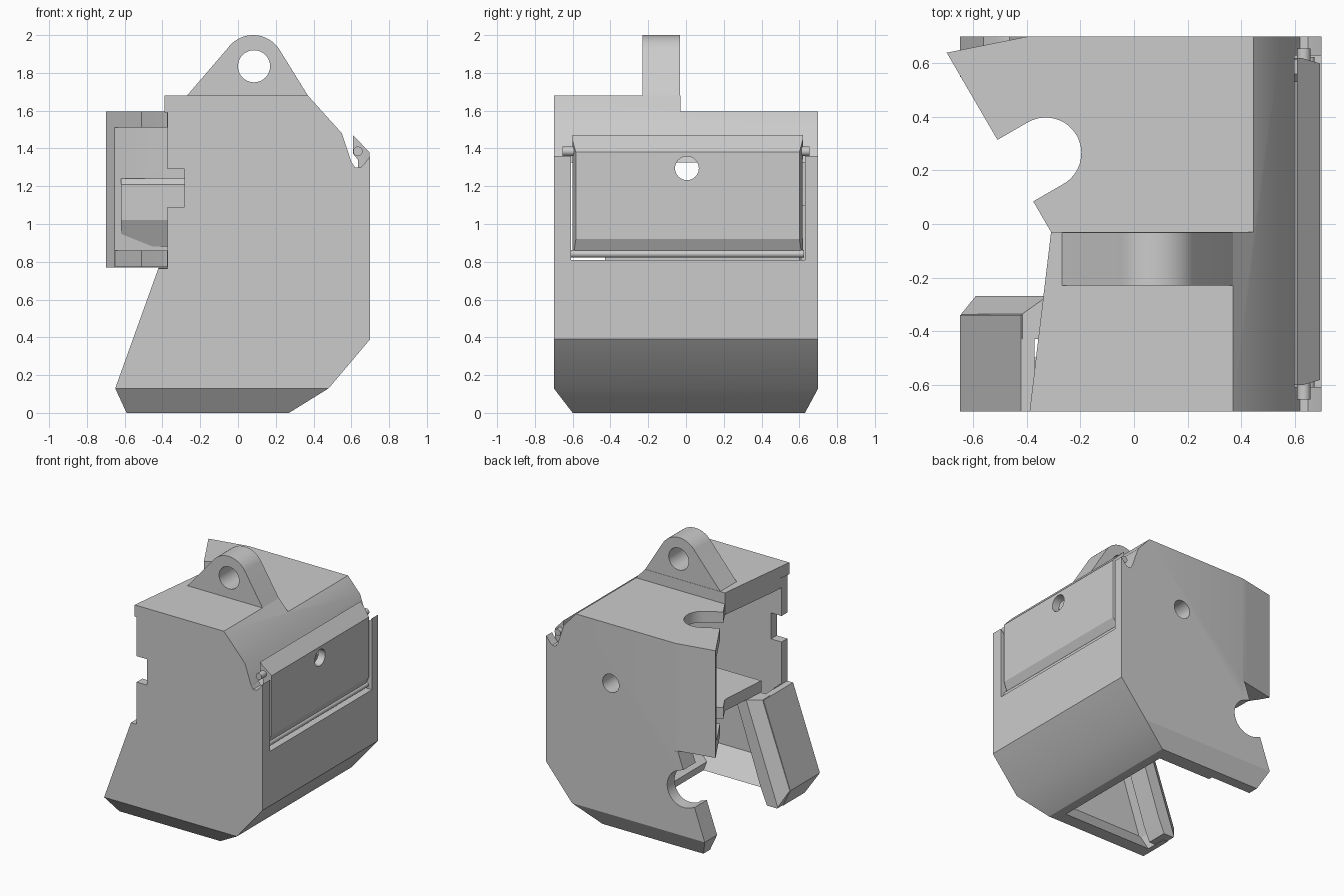
import bpy, bmesh, math
from mathutils import Vector

default = bpy.data.objects.get("Cube")
if default:
    bpy.data.objects.remove(default, do_unlink=True)

grey = bpy.data.materials.new("plain grey")
grey.use_nodes = True
grey.diffuse_color = (0.6, 0.6, 0.6, 1)
grey.node_tree.nodes["Principled BSDF"].inputs["Base Color"].default_value = (0.6, 0.6, 0.6, 1)


def prism(name, points, axis, lo, hi, planes=()):
    """Extrude a 2D outline along an axis, then trim it by (point, normal) planes."""
    place = {"x": lambda a, b, t: (t, a, b),
             "y": lambda a, b, t: (a, t, b),
             "z": lambda a, b, t: (a, b, t)}[axis]
    bm = bmesh.new()
    face = bm.faces.new([bm.verts.new(place(a, b, lo)) for a, b in points])
    top = bmesh.ops.extrude_face_region(bm, geom=[face])["geom"]
    bmesh.ops.translate(bm, vec=place(0, 0, hi - lo),
                        verts=[g for g in top if isinstance(g, bmesh.types.BMVert)])
    for co, normal in planes:
        bmesh.ops.bisect_plane(bm, geom=bm.verts[:] + bm.edges[:] + bm.faces[:],
                               plane_co=co, plane_no=Vector(normal).normalized(),
                               clear_outer=True)
        bmesh.ops.holes_fill(bm, edges=[e for e in bm.edges if e.is_boundary])
    bmesh.ops.recalc_face_normals(bm, faces=bm.faces[:])
    mesh = bpy.data.meshes.new(name)
    bm.to_mesh(mesh)
    bm.free()
    mesh.materials.append(grey)
    obj = bpy.data.objects.new(name, mesh)
    bpy.context.collection.objects.link(obj)
    return obj


def arc(cx, cy, r, start, end, n=32):
    step = math.radians(end - start) / n
    return [(cx + r * math.cos(math.radians(start) + i * step),
             cy + r * math.sin(math.radians(start) + i * step)) for i in range(n + 1)]


def circle(cx, cy, r):
    return arc(cx, cy, r, 0, 360)[:-1]


def slot(cx, cy, r, angle, length=0.6):
    """Round-ended slot opening toward the given angle."""
    dx, dy = length * math.cos(math.radians(angle)), length * math.sin(math.radians(angle))
    pts = arc(cx, cy, r, angle + 90, angle + 270)
    return pts + [(pts[-1][0] + dx, pts[-1][1] + dy), (pts[0][0] + dx, pts[0][1] + dy)]


def rect(a0, b0, a1, b1):
    return [(a0, b0), (a1, b0), (a1, b1), (a0, b1)]


def cut(obj, cutters):
    """Subtract each cutter, bake the result and drop the cutter."""
    for cutter in cutters:
        cutter.hide_render = True
        mod = obj.modifiers.new("cut", "BOOLEAN")
        mod.operation, mod.solver, mod.object = "DIFFERENCE", "EXACT", cutter
        bpy.context.view_layer.update()
        graph = bpy.context.evaluated_depsgraph_get()
        baked = bpy.data.meshes.new_from_object(obj.evaluated_get(graph))
        obj.modifiers.clear()
        obj.data = baked
        bpy.data.objects.remove(cutter, do_unlink=True)


def roof_slot():
    return prism("round_slot", slot(-.33, .265, .133, 210), "z", .5, 1.8)


# Hull: side profile with chamfered foot and hinge groove
hull_profile = [(-.59, 0), (.27, 0), (.48, .13), (.7, .39), (.7, 1.36), (.67, 1.32),
                (.65, 1.3), (.62, 1.3), (.6, 1.33), (.55, 1.48), (.37, 1.68),
                (-.72, 1.68), (-.72, .77), (-.42, .77), (-.65, .13)]
hull = prism("hull", hull_profile, "y", -.7, .7,
             [((0, -.7, .13), (0, -.13, -.1)), ((0, .7, .13), (0, .13, -.07))])

# Inner cavity, open at the bottom and the right side
cavity_profile = [(-.53, -.1), (.2, -.1), (.2, .05), (.43, .19), (.63, .42), (.63, 1.22),
                  (.55, 1.33), (.48, 1.46), (.43, 1.51), (-1, 1.51), (-1, .77),
                  (-.37, .77), (-.58, .15)]
cavity = prism("cavity", cavity_profile, "y", -.63, .61,
               [((0, -.63, .17), (0, -.13, -.1)), ((0, .61, .17), (0, .13, -.07)),
                ((-.65, .56, 0), (-.05, .25, 0))])

cut(hull, [
    cavity,
    # lowered rear roof
    prism("roof_step", rect(-1, -.03, 1, 1), "z", 1.595, 2),
    # slanted edges of roof, front wall and back wall
    prism("side_trim", [(-1, -.8), (-.402, -.8), (-.31, -.03), (-.758, .74), (-1, .74)],
          "z", .765, 2),
    prism("front_wall_trim", rect(-.6, -.8, -.373, -.5), "z", .765, 1.59),
    prism("back_taper", [(-.8, .62), (-.45, .69), (-.3, .72), (-.8, .75)], "z", .765, 2),
    # opening between the front leg and the rear hook
    prism("leg_gap", rect(-1, -.34, -.25, .55), "z", -.1, .8),
    # round slots in roof and back wall
    roof_slot(),
    prism("back_slot", slot(-.47, .49, .14, 160), "y", .4, .9),
    # front notch, back hole, flap opening
    prism("front_notch", rect(-.6, 1.09, -.283, 1.29), "y", -.9, -.4),
    prism("back_hole", circle(.15, 1.14, .07), "y", .5, .9),
    prism("flap_opening", rect(-.61, .81, .63, 1.45), "x", .6, .9),
    prism("flap_opening_top", rect(-.61, 1.1, .63, 1.325), "x", .5, .65),
])

# Thick band along the inside of the back wall, sharing its hole
band = prism("back_wall_band", [(.615, 1.24), (.56, 1.24), (.53, 1.21), (.53, 1.02),
                                (.6, .88), (.615, .88)], "x", -.62, .62)
cut(band, [prism("band_hole", circle(.15, 1.14, .07), "y", .5, .9), roof_slot()])

# Inner deck under the chamber, with the same slanted edge and slot as the roof
deck = prism("inner_deck", [(-.34, -.43), (.59, -.43), (.59, .6), (-.67, .59), (-.31, -.03)],
             "z", .772, .86)
cut(deck, [roof_slot()])

# Thickened end of the front leg with a slanted chamfer
rib = prism("front_leg_rib", [(-.417, .768), (-.23, .768), (-.45, .12), (-.5, .003),
                              (-.587, .003), (-.647, .13)], "y", -.43, -.27,
            [((-.65, -.34, .13), (-.045, .064, .016))])

# Lifting lug
lug = prism("lifting_lug", [(-.27, 1.66), (.37, 1.66), (.37, 1.68)]
            + arc(.08, 1.835, .165, 33, 145) + [(-.27, 1.68)], "y", -.23, -.032)
cut(lug, [prism("lug_hole", circle(.085, 1.835, .085), "y", -.5, .5)])

# Hinged side flap with bevelled ends and a hole
flap = prism("side_flap", [(.61, 1.47), (.695, 1.38), (.695, .92), (.65, .835), (.6, .835),
                           (.635, .93), (.635, 1.34), (.61, 1.37)], "y", -.602, .62,
             [((.695, -.583, 0), (.025, -.085, 0)), ((.695, .6, 0), (.025, .085, 0))])
cut(flap, [prism("flap_hole", circle(.005, 1.295, .063), "x", .4, .9)])

# Flap hinge pins and lower bar
parts = [hull, band, deck, rib, lug, flap]
for label, lo, hi in (("front", -.655, -.57), ("back", .59, .655)):
    parts.append(prism(label + "_hinge_pin", circle(.635, 1.385, .025), "y", lo, hi))
parts.append(prism("flap_lower_bar", circle(.655, .842, .02), "y", -.61, .625))

bpy.ops.object.select_all(action="DESELECT")
for part in parts:
    part.select_set(True)
bpy.context.view_layer.objects.active = hull
bpy.ops.object.shade_smooth_by_angle(angle=math.radians(25))
